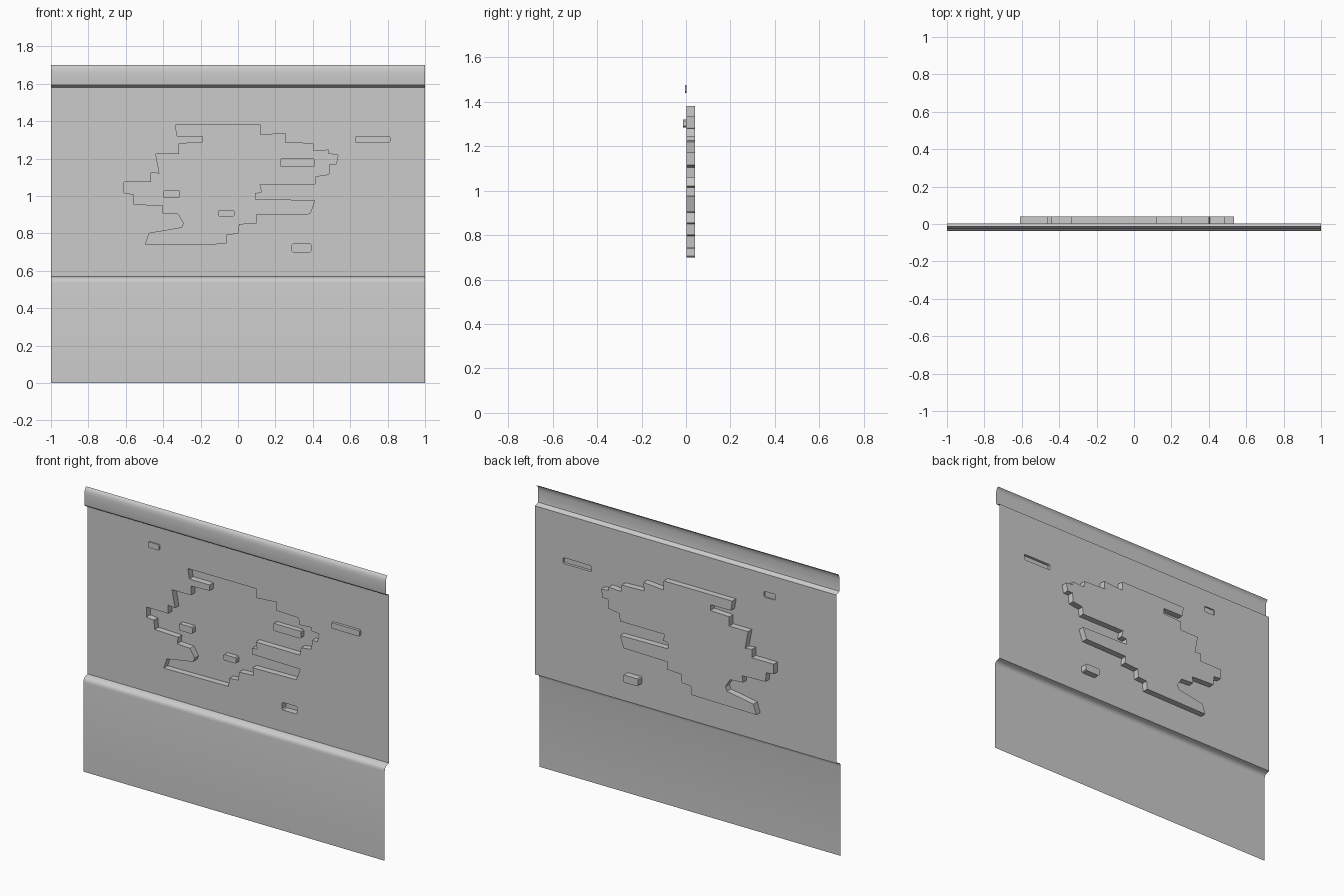
import bpy, bmesh, math

cube = bpy.data.objects.get("Cube")
if cube:
    bpy.data.objects.remove(cube, do_unlink=True)

plaster = bpy.data.materials.new("plaster_grey")
plaster.use_nodes = True
grey = (0.6, 0.6, 0.6, 1)
plaster.diffuse_color = grey
plaster.node_tree.nodes["Principled BSDF"].inputs["Base Color"].default_value = grey

WALL, BACK, RIGHT = 0.003, 0.04, 1.0
LEDGE, RAIL = 0.57, 1.58


def finish(name, bm, smooth=False):
    mesh = bpy.data.meshes.new(name)
    bm.to_mesh(mesh)
    bm.free()
    mesh.materials.append(plaster)
    obj = bpy.data.objects.new(name, mesh)
    bpy.context.collection.objects.link(obj)
    if smooth:
        bpy.ops.object.select_all(action='DESELECT')
        obj.select_set(True)
        bpy.context.view_layer.objects.active = obj
        bpy.ops.object.shade_smooth_by_angle(angle=math.radians(35))
    return obj


def ring(bm, outline, y):
    return [bm.verts.new((x, y, z)) for x, z in outline]


def sheet(name, profile):
    """Sweep an open (y, z) profile across the full width."""
    bm = bmesh.new()
    sides = [[bm.verts.new((x, y, z)) for y, z in profile] for x in (-RIGHT, RIGHT)]
    for i in range(len(profile) - 1):
        bm.faces.new((sides[0][i], sides[1][i], sides[1][i + 1], sides[0][i + 1]))
    finish(name, bm, True)


def pocket(name, outline, y_open, y_cap):
    """Side walls from y_open to y_cap, closed by a flat cap facing the front."""
    bm = bmesh.new()
    a, b = ring(bm, outline, y_open), ring(bm, outline, y_cap)
    for i in range(len(a)):
        j = (i + 1) % len(a)
        quad = (a[i], a[j], b[j], b[i])
        bm.faces.new(quad if y_cap > y_open else quad[::-1])
    cap = bm.faces.new(b)
    cap.normal_update()
    if cap.normal.y > 0:
        cap.normal_flip()
    bmesh.ops.triangulate(bm, faces=[cap])
    finish(name, bm)


def brick(x0, x1, z0, z1, c=0.006):
    """Outline of a brick with nipped corners."""
    return [(x0 + c, z1), (x1 - c, z1), (x1, z1 - c), (x1, z0 + c),
            (x1 - c, z0), (x0 + c, z0), (x0, z0 + c), (x0, z1 - c)]


# Ragged edge of the fallen plaster
ragged = [
    (-.335, 1.38), (.12, 1.38), (.12, 1.325), (.255, 1.335), (.25, 1.285), (.4, 1.28),
    (.405, 1.24), (.485, 1.245), (.485, 1.225), (.535, 1.22), (.525, 1.17), (.49, 1.17),
    (.485, 1.115), (.415, 1.105), (.41, 1.06), (.115, 1.06), (.125, 1.02), (.09, 1.015),
    (.09, .98), (.41, .975), (.385, .905), (.095, .9), (.1, .855), (.005, .85),
    (0, .8), (-.06, .795), (-.065, .745), (-.495, .74), (-.475, .8), (-.3, .83),
    (-.29, .855), (-.32, .905), (-.405, .91), (-.4, .95), (-.555, .955), (-.56, 1.01),
    (-.61, 1.015), (-.61, 1.075), (-.465, 1.075), (-.465, 1.125), (-.42, 1.12),
    (-.44, 1.225), (-.315, 1.225), (-.315, 1.28), (-.19, 1.285), (-.19, 1.32), (-.325, 1.32),
]

# Openings in the wall sheet, each with the depth of its cap
openings = {
    "plaster_recess": (ragged, BACK),
    "small_recess": (brick(.29, .39, .7, .745), BACK),
    "raised_brick_long": (brick(.625, .815, 1.285, 1.32), -0.013),
    "raised_brick_short": (brick(-.595, -.52, 1.44, 1.475), -0.005),
}
for name, (outline, depth) in openings.items():
    pocket(name, outline, WALL, depth)

# Flat wall sheet with the openings left out
bm = bmesh.new()
border = [(-RIGHT, RAIL), (RIGHT, RAIL), (RIGHT, LEDGE), (-RIGHT, LEDGE)]
edges = []
for outline in [border] + [o for o, _ in openings.values()]:
    verts = ring(bm, outline, WALL)
    edges += [bm.edges.new((v, verts[i - 1])) for i, v in enumerate(verts)]
bmesh.ops.triangle_fill(bm, use_beauty=True, edges=edges, normal=(0, -1, 0))
for face in bm.faces:
    face.normal_update()
    if face.normal.y > 0:
        face.normal_flip()
finish("wall_sheet", bm)

# Bricks standing on the floor of the recess
for name, box in {"inner_brick_left": (.225, .41, 1.155, 1.2),
                  "inner_brick_right": (-.4, -.31, .99, 1.03),
                  "inner_brick_low": (-.105, -.02, .89, .925)}.items():
    pocket(name, brick(*box), BACK, 0.01)

# Lower panel with rounded ledge, and the top rail with curled lip
sheet("lower_panel", [(-.038, 0), (-.038, .535), (-.036, .548), (-.03, .558),
                      (-.018, .565), (WALL, LEDGE)])
sheet("top_rail", [(WALL, RAIL), (-.018, 1.585), (-.025, 1.592), (-.027, 1.605),
                   (-.027, 1.66), (-.025, 1.68), (-.019, 1.693), (-.01, 1.7)])
